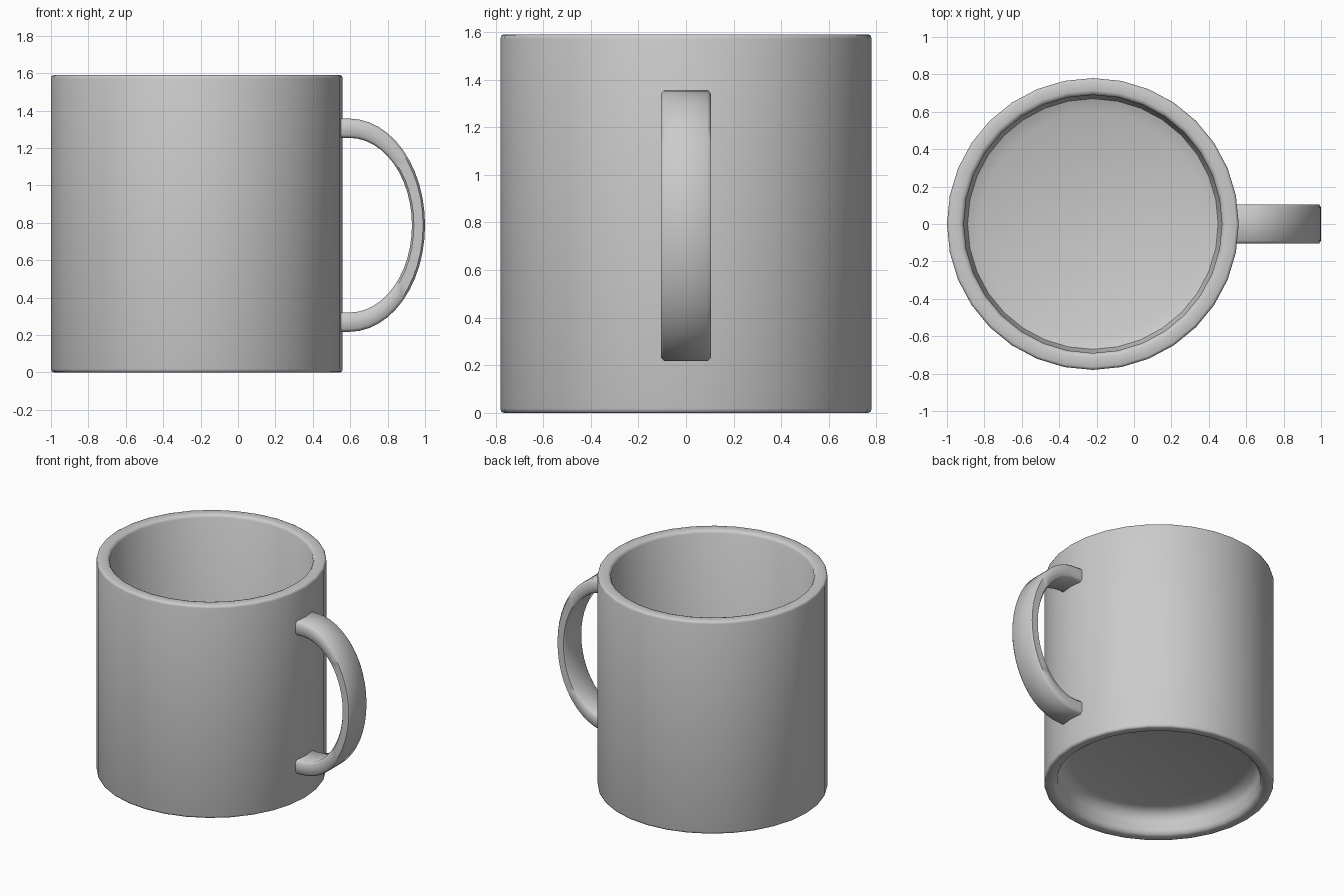
import bpy, bmesh, math

if "Cube" in bpy.data.objects:
    bpy.data.objects.remove(bpy.data.objects["Cube"])

CX, R, RI, H, SIDES = -0.22, 0.78, 0.69, 1.59, 32


def make_object(name, bm):
    bmesh.ops.recalc_face_normals(bm, faces=bm.faces)
    mesh = bpy.data.meshes.new(name)
    bm.to_mesh(mesh)
    bm.free()
    obj = bpy.data.objects.new(name, mesh)
    bpy.context.collection.objects.link(obj)
    bpy.ops.object.select_all(action='DESELECT')
    obj.select_set(True)
    bpy.context.view_layer.objects.active = obj
    bpy.ops.object.shade_smooth_by_angle(angle=math.radians(50))
    return obj


def bridge(bm, a, b):
    n = len(a)
    for i in range(n):
        bm.faces.new((a[i], a[(i + 1) % n], b[(i + 1) % n], b[i]))


# Cup: one closed profile (radius, height), from recessed base to inner floor
profile = [(0.60, 0.17), (0.66, 0.15), (0.685, 0.10), (0.69, 0.03), (0.705, 0.008),
           (0.72, 0), (0.765, 0), (0.776, 0.005), (R, 0.018),
           (R, H - 0.018), (0.776, H - 0.005), (0.765, H),
           (0.715, H), (0.70, H - 0.005), (RI, H - 0.02),
           (RI, 0.36), (0.67, 0.29), (0.60, 0.26)]
bm = bmesh.new()
rings = []
for r, z in profile:
    rings.append([bm.verts.new((CX + r * math.cos(2 * math.pi * i / SIDES),
                                r * math.sin(2 * math.pi * i / SIDES), z))
                  for i in range(SIDES)])
for a, b in zip(rings, rings[1:]):
    bridge(bm, a, b)
bm.faces.new(rings[0])
bm.faces.new(rings[-1])
make_object("cup", bm)

# Handle: bevelled strap swept around a half ellipse, ends sunk into the wall
HX, HZ, W, BEV = 0.595, 0.787, 0.105, 0.015
section = [(-W, BEV), (-W + BEV, 0), (W - BEV, 0), (W, BEV),
           (W, 1 - BEV), (W - BEV, 1), (-W + BEV, 1), (-W, 1 - BEV)]
bm = bmesh.new()
stations = [(-0.06, -math.pi / 2)]
stations += [(0, -math.pi / 2 + math.pi * i / 24) for i in range(25)]
stations += [(-0.06, math.pi / 2)]
rings = []
for dx, t in stations:
    ring = []
    for y, k in section:
        # k blends inner ellipse to outer ellipse, corner bevel scaled to thickness
        if k == BEV:
            k = 0.15
        elif k == 1 - BEV:
            k = 0.85
        a, b = 0.335 + 0.07 * k, 0.467 + 0.103 * k
        ring.append(bm.verts.new((HX + dx + a * math.cos(t), y, HZ + b * math.sin(t))))
    rings.append(ring)
for a, b in zip(rings, rings[1:]):
    bridge(bm, a, b)
bm.faces.new(rings[0])
bm.faces.new(rings[-1])
make_object("handle", bm)
